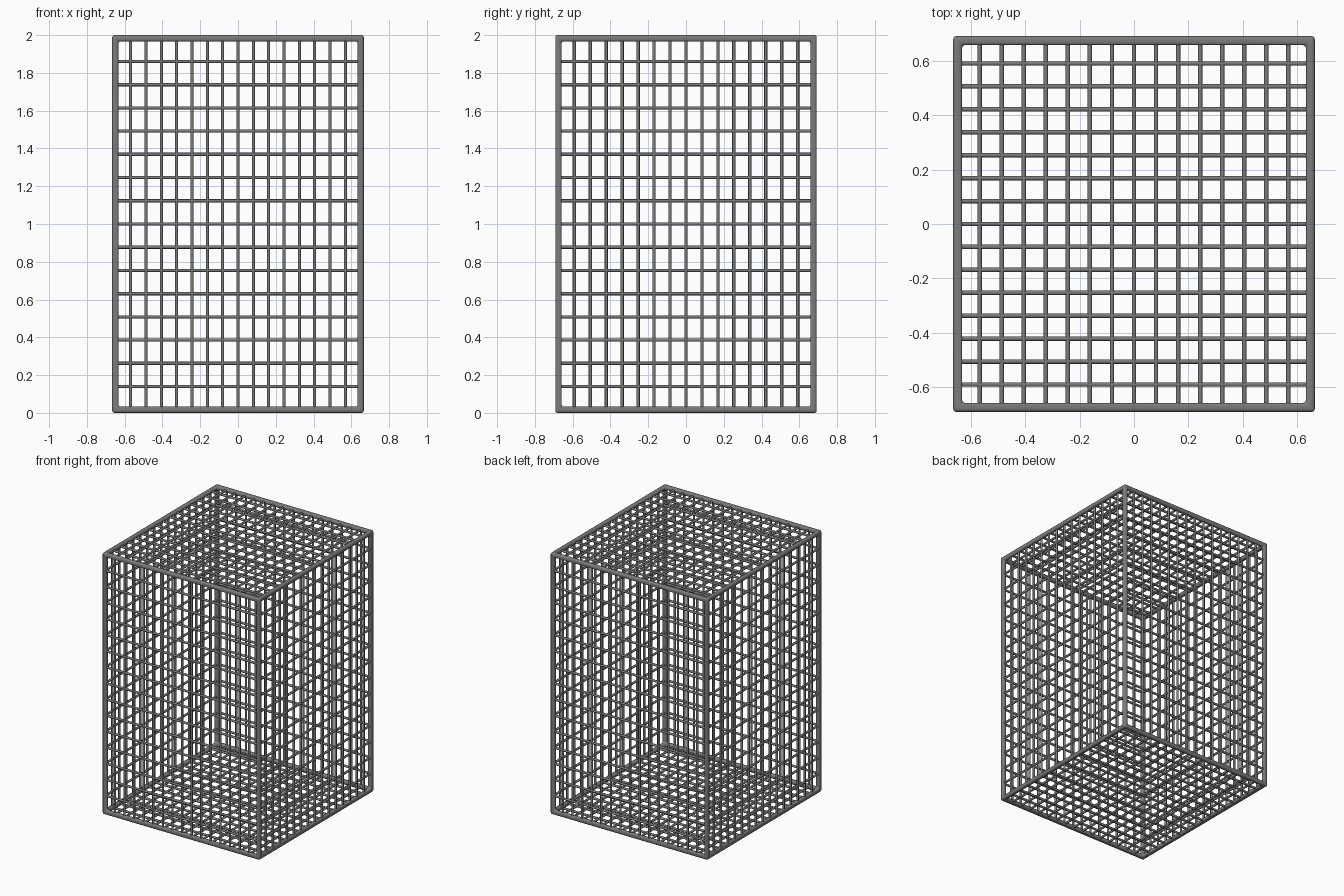
import bpy, bmesh, math
from mathutils import Vector, Matrix
from itertools import product

if "Cube" in bpy.data.objects:
    bpy.data.objects.remove(bpy.data.objects["Cube"])

HALF = Vector((0.666, 0.692, 1.0))     # outer half sizes
T = 0.033                              # frame bar thickness
R = 0.0085                             # mesh rod radius
N = 16                                 # cells along each side
MID = HALF - Vector((T, T, T)) / 2     # centre lines of the frame bars
CENTRE = Vector((0, 0, 1))

steel = bpy.data.materials.new("dark_steel")
steel.diffuse_color = (0.2, 0.2, 0.2, 1)
steel.use_nodes = True
steel.node_tree.nodes["Principled BSDF"].inputs["Base Color"].default_value = steel.diffuse_color


def finish(name, bm, angle):
    bmesh.ops.recalc_face_normals(bm, faces=bm.faces)
    me = bpy.data.meshes.new(name)
    bm.to_mesh(me)
    bm.free()
    me.materials.append(steel)
    ob = bpy.data.objects.new(name, me)
    ob.location = CENTRE
    bpy.context.collection.objects.link(ob)
    bpy.ops.object.select_all(action='DESELECT')
    ob.select_set(True)
    bpy.context.view_layer.objects.active = ob
    return ob


# Outer frame: the twelve edge cells and eight corner cells of a 3x3x3 block
bm = bmesh.new()
steps = [(-h, -h + T, h - T, h) for h in HALF]
verts = {}


def vert(idx):
    if idx not in verts:
        verts[idx] = bm.verts.new([steps[a][idx[a]] for a in range(3)])
    return verts[idx]


solid = {c for c in product(range(3), repeat=3) if sum(i != 1 for i in c) >= 2}
for c in solid:
    for axis, side in product(range(3), (0, 1)):
        near = list(c)
        near[axis] += 2 * side - 1
        if tuple(near) in solid:
            continue
        corners = []
        for du, dv in ((0, 0), (1, 0), (1, 1), (0, 1)):
            k = list(c)
            k[axis] += side
            k[(axis + 1) % 3] += du
            k[(axis + 2) % 3] += dv
            corners.append(vert(tuple(k)))
        bm.faces.new(corners)
frame = finish("frame", bm, 40)
bevel = frame.modifiers.new("rounded_edges", 'BEVEL')
bevel.width = 0.012
bevel.segments = 3
bevel.limit_method = 'ANGLE'
bpy.ops.object.modifier_apply(modifier=bevel.name)
bpy.ops.object.shade_smooth_by_angle(angle=math.radians(50))


def rod(bm, axis, pos):
    """Rod along an axis, running between the frame centre lines."""
    d = Vector([float(i == axis) for i in range(3)])
    rot = d.to_track_quat('Z', 'Y').to_matrix().to_4x4()
    bmesh.ops.create_cone(bm, cap_ends=True, segments=10, radius1=R, radius2=R,
                          depth=2 * MID[axis], matrix=Matrix.Translation(pos) @ rot)


# Wire mesh panels on all six sides
names = [("left_mesh", "right_mesh"), ("front_mesh", "back_mesh"),
         ("bottom_mesh", "top_mesh")]
for axis, side in product(range(3), (0, 1)):
    bm = bmesh.new()
    u, v = (axis + 1) % 3, (axis + 2) % 3
    for along, across in ((u, v), (v, u)):
        for i in range(1, N):
            p = Vector((0, 0, 0))
            p[axis] = MID[axis] * (2 * side - 1)
            p[across] = MID[across] * (2 * i / N - 1)
            rod(bm, along, p)
    finish(names[axis][side], bm, 50)
    bpy.ops.object.shade_smooth_by_angle(angle=math.radians(50))
